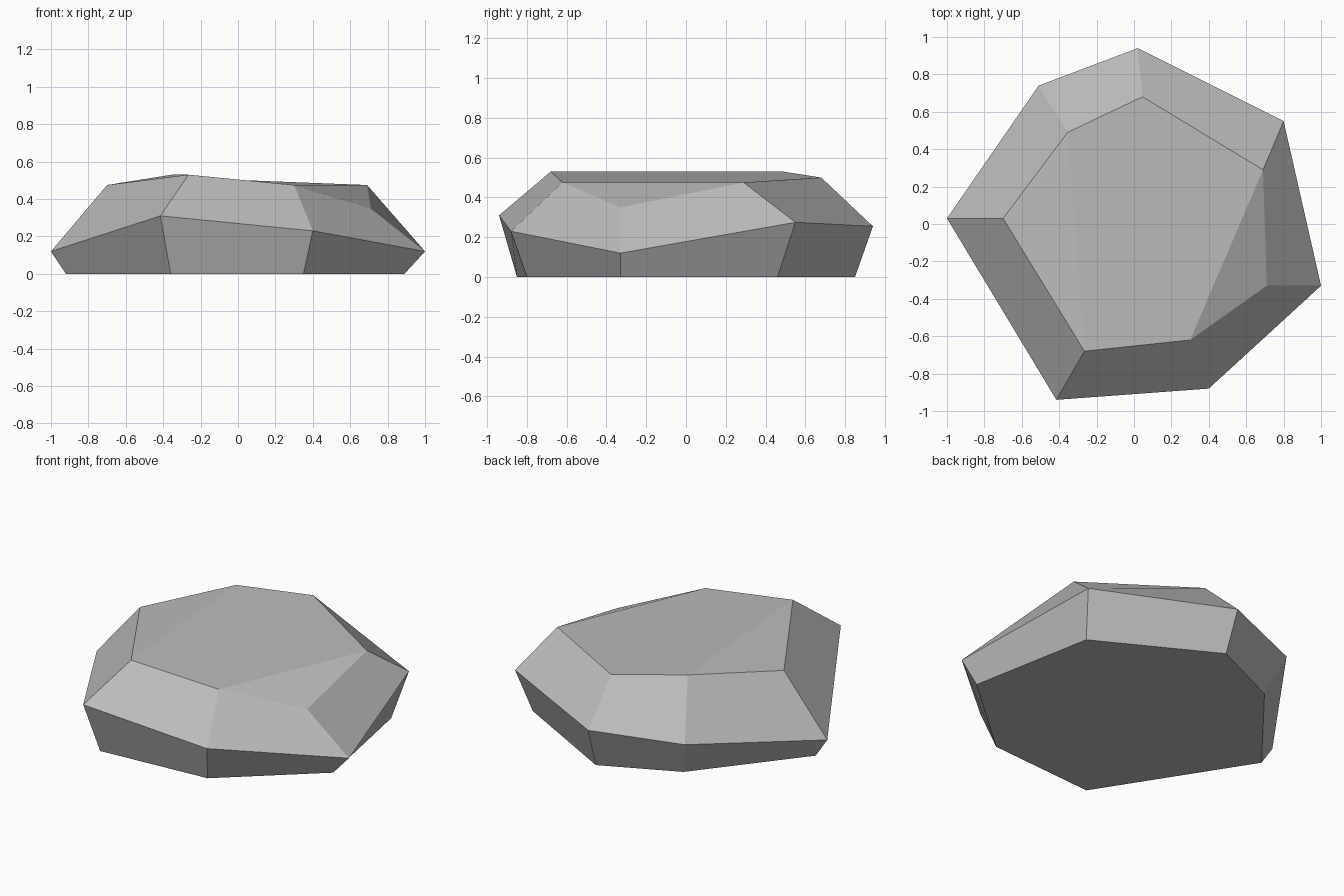
import bpy
import bmesh

cube = bpy.data.objects.get("Cube")
if cube:
    bpy.data.objects.remove(cube, do_unlink=True)

# Stone colour
stone = bpy.data.materials.new("grey_stone")
stone.use_nodes = True
GREY = (0.5, 0.5, 0.5, 1.0)
stone.diffuse_color = GREY
stone.node_tree.nodes["Principled BSDF"].inputs["Base Color"].default_value = GREY

# Three seven-sided outlines, counter-clockwise from the -x corner
foot = [(-0.92, 0.03, 0), (-0.36, -0.85, 0), (0.35, -0.80, 0), (0.89, -0.33, 0),
        (0.74, 0.46, 0), (0.03, 0.85, 0), (-0.43, 0.64, 0)]
girdle = [(-1.0, 0.03, 0.12), (-0.415, -0.94, 0.31), (0.40, -0.88, 0.23), (1.0, -0.33, 0.12),
          (0.80, 0.55, 0.275), (0.02, 0.94, 0.255), (-0.51, 0.74, 0.23)]
crown = [(-0.70, 0.03, 0.475), (-0.265, -0.68, 0.53), (0.30, -0.62, 0.475), (0.71, -0.33, 0.35),
         (0.69, 0.29, 0.475), (0.045, 0.68, 0.50), (-0.355, 0.49, 0.53)]

bm = bmesh.new()
rings = [[bm.verts.new(p) for p in ring] for ring in (foot, girdle, crown)]

# Sloping sides between neighbouring outlines
for low, high in zip(rings, rings[1:]):
    for i in range(len(low)):
        j = (i + 1) % len(low)
        bm.faces.new((low[i], low[j], high[j], high[i]))

# Flat underside, and a top with one chipped facet at either end
bm.faces.new(reversed(rings[0]))
a, b, c, d, e, f, g = rings[2]
for facet in ((a, b, g), (b, c, e, f, g), (c, d, e)):
    bm.faces.new(facet)
bmesh.ops.recalc_face_normals(bm, faces=bm.faces[:])

mesh = bpy.data.meshes.new("rock")
bm.to_mesh(mesh)
bm.free()
mesh.materials.append(stone)
bpy.context.collection.objects.link(bpy.data.objects.new("rock", mesh))
